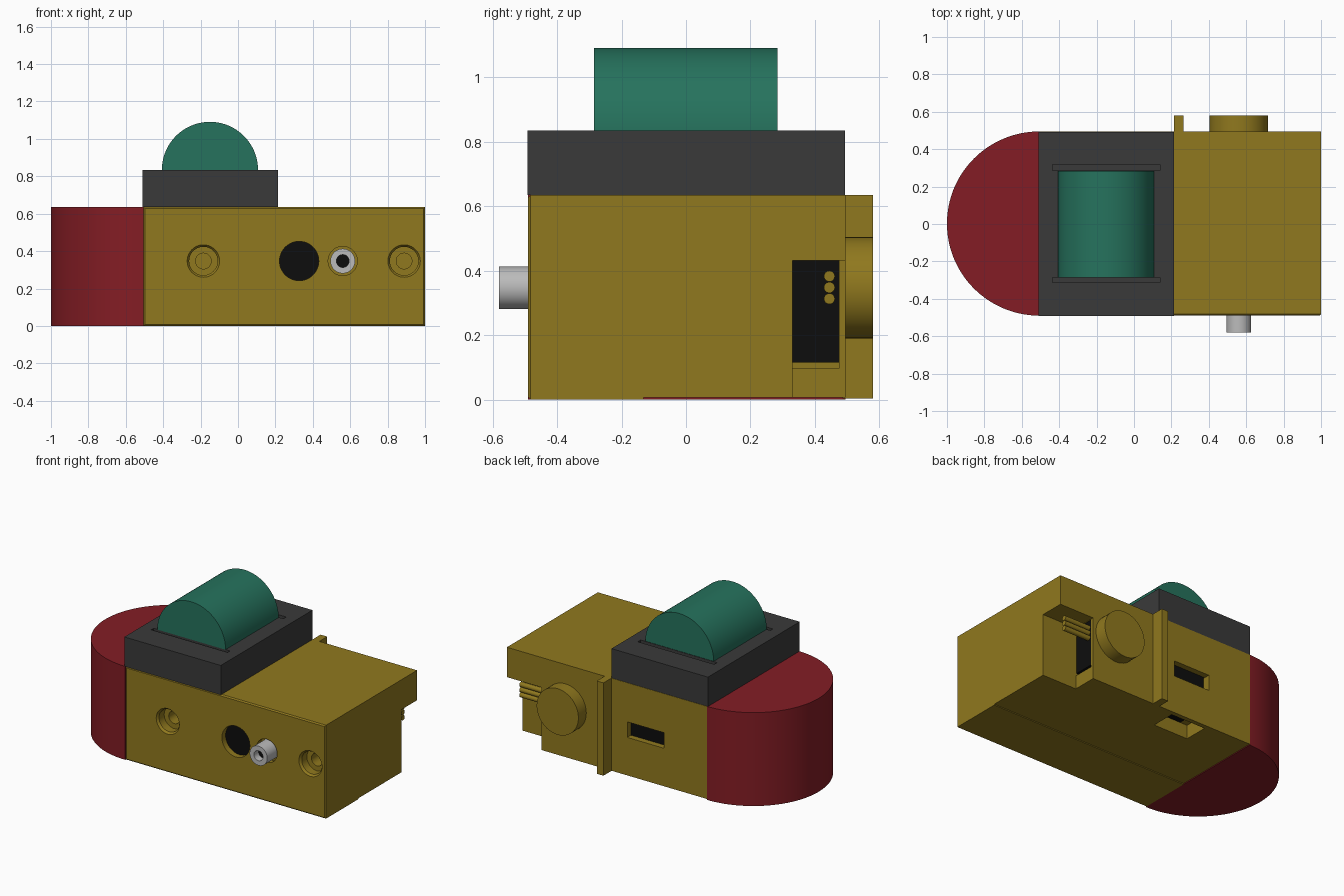
import bpy, bmesh, math
from mathutils import Matrix, Vector

if "Cube" in bpy.data.objects:
    bpy.data.objects.remove(bpy.data.objects["Cube"])


def material(name, rgb):
    m = bpy.data.materials.new(name)
    m.diffuse_color = (*rgb, 1)
    m.use_nodes = True
    m.node_tree.nodes["Principled BSDF"].inputs["Base Color"].default_value = m.diffuse_color
    return m


GOLD = material("ochre", (0.28, 0.19, 0.013))
RED = material("red", (0.23, 0.012, 0.018))
GREEN = material("green", (0.019, 0.17, 0.11))
GREY = material("charcoal", (0.042, 0.042, 0.042))
BLACK = material("black", (0.004, 0.004, 0.004))
SILVER = material("silver", (0.5, 0.5, 0.5))


def finish(name, bm, mat=None, smooth=False):
    bmesh.ops.recalc_face_normals(bm, faces=bm.faces)
    me = bpy.data.meshes.new(name)
    bm.to_mesh(me)
    bm.free()
    ob = bpy.data.objects.new(name, me)
    bpy.context.collection.objects.link(ob)
    if mat:
        me.materials.append(mat)
    if smooth:
        bpy.ops.object.select_all(action='DESELECT')
        ob.select_set(True)
        bpy.context.view_layer.objects.active = ob
        bpy.ops.object.shade_smooth_by_angle(angle=math.radians(30))
    return ob


def box(name, x, y, z, mat=None, front_chamfer=0):
    bm = bmesh.new()
    lo, hi = Vector((x[0], y[0], z[0])), Vector((x[1], y[1], z[1]))
    size = hi - lo
    bmesh.ops.create_cube(bm, size=1, matrix=Matrix.Translation((lo + hi) / 2) @ Matrix.Diagonal((*size, 1)))
    if front_chamfer:
        edges = [e for e in bm.edges if all(abs(v.co.y - y[0]) < 1e-5 for v in e.verts)]
        bmesh.ops.bevel(bm, geom=edges, offset=front_chamfer, segments=1, affect='EDGES')
    return finish(name, bm, mat)


def rod(name, axis, a, b, c, r, mat=None, n=48, r_end=None):
    """Cylinder along x or y from a to b; c = the other two coordinates."""
    bm = bmesh.new()
    mid = (a + b) / 2
    if axis == 'y':
        m = Matrix.Translation((c[0], mid, c[1])) @ Matrix.Rotation(-math.pi / 2, 4, 'X')
    else:
        m = Matrix.Translation((mid, c[0], c[1])) @ Matrix.Rotation(math.pi / 2, 4, 'Y')
    bmesh.ops.create_cone(bm, cap_ends=True, segments=n, radius1=r,
                          radius2=r if r_end is None else r_end, depth=b - a, matrix=m)
    return finish(name, bm, mat, smooth=mat is not None)


def half_round(name, pts, push, mat):
    """Extrude a half-disc outline."""
    bm = bmesh.new()
    f = bm.faces.new([bm.verts.new(p) for p in pts])
    new = bmesh.ops.extrude_face_region(bm, geom=[f])['geom']
    bmesh.ops.translate(bm, vec=push, verts=[v for v in new if isinstance(v, bmesh.types.BMVert)])
    return finish(name, bm, mat, smooth=True)


def cut(ob, cutters):
    bpy.context.view_layer.objects.active = ob
    for c in cutters:
        md = ob.modifiers.new("cut", 'BOOLEAN')
        md.operation, md.solver, md.object = 'DIFFERENCE', 'EXACT', c
        bpy.ops.object.modifier_apply(modifier=md.name)
        bpy.data.objects.remove(c)


Z = 0.347          # common height of the holes
F, B = -0.49, 0.495  # front and back of the housing

# Main housing with its chamfered front
body = box("housing", (-0.505, 1.0), (F, B), (0, 0.635), GOLD, 0.008)
cutters = [
    box("notch_cut", (0.74, 1.1), (0.33, 0.6), (-0.1, 0.432)),
    box("pocket_cut", (0.68, 0.8), (0.331, 0.475), (0.097, 0.431)),
    box("back_slot_cut", (-0.18, 0.095), (0.40, 0.6), (0.264, 0.37)),
    box("bottom_slot_cut", (-0.17, 0.09), (0.30, 0.465), (-0.1, 0.10)),
    box("step_cut", (-0.6, 1.1), (-0.132, 0.6), (-0.1, 0.006)),
    rod("port_cut", 'y', -0.6, -0.40, (0.327, Z), 0.105),
    rod("pin_cut", 'y', -0.6, -0.45, (0.56, Z), 0.078),
]
for x in (-0.185, 0.888):
    cutters += [rod("bore_rim", 'y', -0.50, -0.475, (x, Z), 0.094, r_end=0.076),
                rod("bore_cut", 'y', -0.6, -0.42, (x, Z), 0.076),
                rod("screw_cut", 'y', -0.5, -0.34, (x, Z), 0.042, n=32)]
cut(body, cutters)
bpy.ops.object.select_all(action='DESELECT')
body.select_set(True)
bpy.ops.object.shade_smooth_by_angle(angle=math.radians(30))

# Rounded red end
arc = [math.pi * i / 64 for i in range(65)]
half_round("rounded_end", [(-0.505 - 0.495 * math.sin(t), 0.0025 + 0.4925 * math.cos(t), 0) for t in arc],
           (0, 0, 0.635), RED)

# Dark top block with two narrow slots
top = box("top_block", (-0.51, 0.215), (-0.492, 0.493), (0.635, 0.835), GREY)
cut(top, [box("slot_cut", (-0.435, 0.14), y, (0.81, 0.9)) for y in ((-0.312, -0.285), (0.287, 0.318))])

# Green half-round roller
half_round("roller", [(-0.15 + 0.257 * math.cos(t), -0.286, 0.834 + 0.257 * math.sin(t)) for t in arc],
           (0, 0.57, 0), GREEN)

# Back rail and round knob
box("back_rail", (0.215, 0.265), (B - 0.01, 0.58), (0.004, 0.635), GOLD)
rod("back_knob", 'y', B - 0.01, 0.58, (0.56, Z), 0.157, GOLD)

# Black inserts in the openings
rod("front_port", 'y', -0.45, -0.38, (0.327, Z), 0.105, BLACK)
box("corner_insert", (0.67, 0.735), (0.33, 0.475), (0.115, 0.431), BLACK)
box("back_insert", (-0.17, 0.095), (0.39, 0.455), (0.264, 0.37), BLACK)
box("bottom_insert", (-0.10, 0.09), (0.32, 0.46), (0.085, 0.11), BLACK)

# Contact pins in the corner notch
for i in range(3):
    rod(f"contact_pin_{i + 1}", 'x', 0.71, 0.93, (0.445, 0.313 + 0.035 * i), 0.017, GOLD, 24)

# Silver front plug with its black bore
plug = rod("front_plug", 'y', -0.58, -0.44, (0.56, Z), 0.066, SILVER)
cut(plug, [rod("plug_cut", 'y', -0.7, -0.51, (0.56, Z), 0.034, n=32)])
rod("plug_bore", 'y', -0.53, -0.50, (0.56, Z), 0.034, BLACK, 32)
